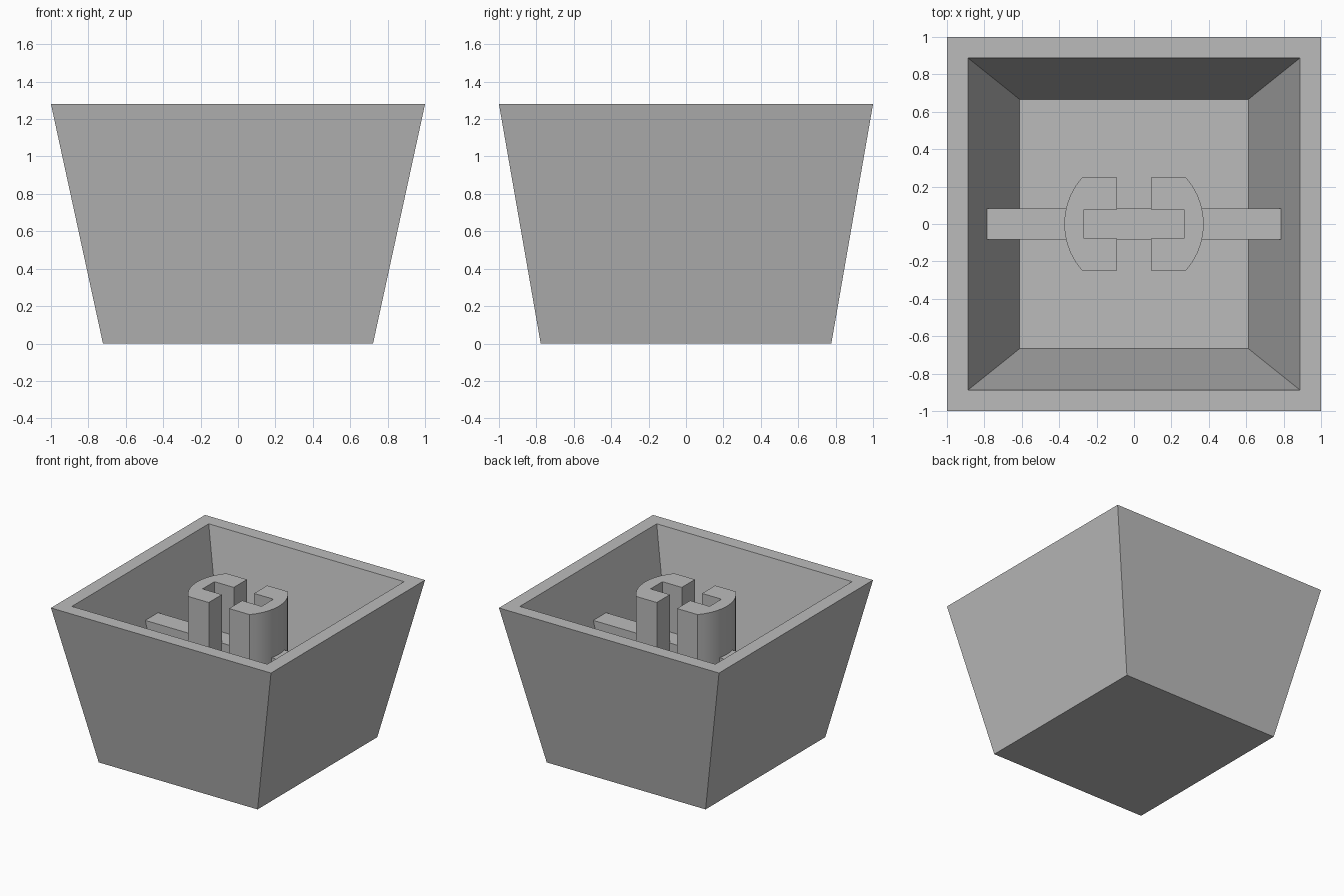
import bpy, bmesh
from math import asin, cos, sin, radians

if "Cube" in bpy.data.objects:
    bpy.data.objects.remove(bpy.data.objects["Cube"], do_unlink=True)

HEIGHT, FLOOR = 1.28, 0.22

grey = bpy.data.materials.new("plain_grey")
grey.use_nodes = True
tone = (0.5, 0.5, 0.5, 1)
grey.diffuse_color = tone
grey.node_tree.nodes["Principled BSDF"].inputs["Base Color"].default_value = tone


def loft(name, rings):
    """Skin closed rings of points in order, capping the first and last."""
    bm = bmesh.new()
    loops = [[bm.verts.new(p) for p in ring] for ring in rings]
    n = len(loops[0])
    for a, b in zip(loops, loops[1:]):
        for i in range(n):
            j = (i + 1) % n
            bm.faces.new((a[i], a[j], b[j], b[i]))
    bm.faces.new(loops[0])
    bm.faces.new(loops[-1])
    bmesh.ops.recalc_face_normals(bm, faces=bm.faces)
    mesh = bpy.data.meshes.new(name)
    bm.to_mesh(mesh)
    bm.free()
    mesh.materials.append(grey)
    obj = bpy.data.objects.new(name, mesh)
    bpy.context.collection.objects.link(obj)
    return obj


def rect(x, y, z):
    return [(-x, -y, z), (x, -y, z), (x, y, z), (-x, y, z)]


# Hollow tapered shell, open upwards, with a flat rim
loft("shell", [rect(0.722, 0.777, 0), rect(1, 1, HEIGHT),
               rect(0.888, 0.888, HEIGHT), rect(0.611, 0.666, FLOOR)])

# Cross rib, its ends running into the sloping inner walls
loft("cross_rib", [rect(0.611, 0.083, FLOOR - 0.005), rect(0.787, 0.083, 0.885)])

# Pair of notched stem halves with rounded backs
radius, half = 0.373, 0.248
sweep = asin(half / radius)
steps = 10
arc = [(radius * cos(t), radius * sin(t))
       for t in (sweep * (2 * i / steps - 1) for i in range(steps + 1))]
notch = [(0.092, half), (0.092, 0.077), (0.268, 0.077),
         (0.268, -0.077), (0.092, -0.077), (0.092, -half)]
for side, name in ((1, "stem_left"), (-1, "stem_right")):
    stem = loft(name, [[(side * x, y, z) for x, y in arc + notch]
                       for z in (FLOOR - 0.005, HEIGHT)])
    bpy.ops.object.select_all(action='DESELECT')
    stem.select_set(True)
    bpy.context.view_layer.objects.active = stem
    bpy.ops.object.shade_smooth_by_angle(angle=radians(30))
